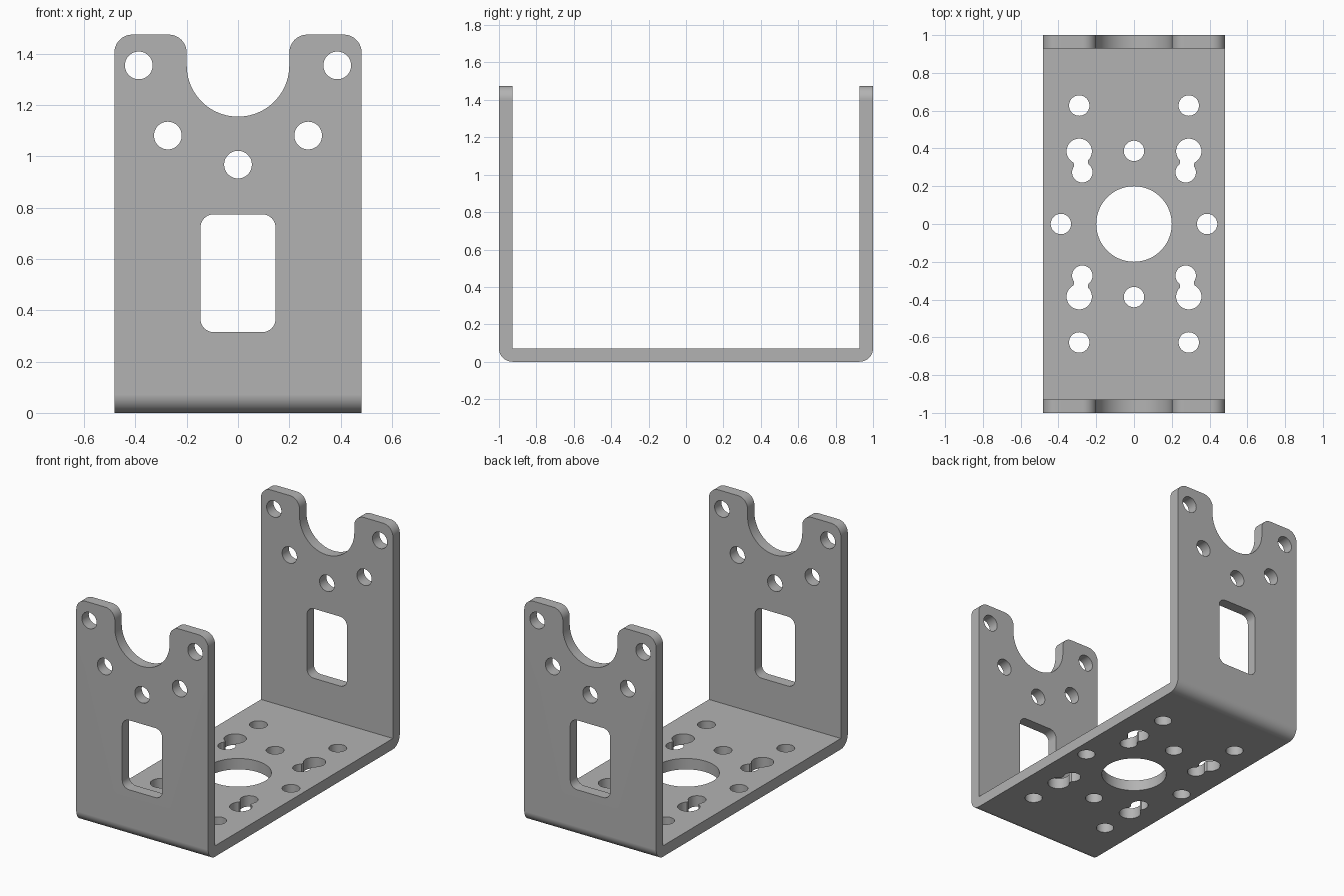
import bpy, bmesh
from math import cos, sin, pi, radians, hypot, atan2

if "Cube" in bpy.data.objects:
    bpy.data.objects.remove(bpy.data.objects["Cube"])

W, T, H = 0.482, 0.072, 1.475        # half width, sheet thickness, height
BOLT, R = 0.387, 0.054               # bolt circle radius, screw hole radius
NOTCH_Z = 1.355                      # centre of the notch and its bolt circle
DIAG = BOLT * cos(pi / 4)

steel = bpy.data.materials.new("grey steel")
steel.use_nodes = True
grey = (0.45, 0.45, 0.45, 1)
steel.diffuse_color = grey
steel.node_tree.nodes["Principled BSDF"].inputs["Base Color"].default_value = grey


def arc(cx, cy, r, start, end, n):
    angles = [radians(start + (end - start) * i / n) for i in range(n + 1)]
    return [(cx + r * cos(a), cy + r * sin(a)) for a in angles]


def circle(cx, cy, r, n=48):
    return arc(cx, cy, r, 0, 360, n)[:-1]


def prism(name, outline, place, lo, hi):
    """Extrude a 2D outline between lo and hi; place maps (u, v, depth) to xyz."""
    bm = bmesh.new()
    ends = [[bm.verts.new(place(u, v, d)) for u, v in outline] for d in (lo, hi)]
    bm.faces.new(ends[0])
    bm.faces.new(ends[1])
    n = len(outline)
    for i in range(n):
        j = (i + 1) % n
        bm.faces.new((ends[0][i], ends[0][j], ends[1][j], ends[1][i]))
    bmesh.ops.recalc_face_normals(bm, faces=bm.faces)
    mesh = bpy.data.meshes.new(name)
    bm.to_mesh(mesh)
    bm.free()
    obj = bpy.data.objects.new(name, mesh)
    bpy.context.collection.objects.link(obj)
    return obj


def side_profile(u, v, d):
    return (d, u, v)


def through_walls(u, v, d):
    return (u, d, v)


def through_base(u, v, d):
    return (u, v, d)


# Bent sheet: U profile with rounded outer bends, left tall for trimming
tall = H + 0.1
half = [(1 - T, T), (1 - T, tall), (1, tall)] + arc(1 - T, T, T, 0, -90, 14)
profile = half + [(-y, z) for y, z in reversed(half)]
bracket = prism("u_bracket", profile, side_profile, -W, W)
bracket.data.materials.append(steel)


def cut(outline, place, lo, hi):
    cutter = prism("cutter", outline, place, lo, hi)
    cutter.hide_render = True
    mod = bracket.modifiers.new("cut", 'BOOLEAN')
    mod.operation, mod.solver, mod.object = 'DIFFERENCE', 'EXACT', cutter
    bpy.context.view_layer.objects.active = bracket
    bpy.ops.object.modifier_apply(modifier=mod.name)
    bpy.data.objects.remove(cutter)


def cut_walls(outline):
    cut(outline, through_walls, -1.2, 1.2)


def cut_base(outline):
    cut(outline, through_base, -0.2, 0.2)


# Wall tops: rounded ears either side of a round notch
ear = 0.07
left_ear = [(-0.6, 1.7), (-0.6, H - ear)]
left_ear += arc(-W + ear, H - ear, ear, 180, 90, 10)
left_ear += arc(-0.2 - ear, H - ear, ear, 90, 0, 10)
notch = arc(0, NOTCH_Z, 0.2, 180, 360, 40)
cut_walls(left_ear + notch + [(-x, z) for x, z in reversed(left_ear)])

# Wall screw holes on a bolt circle around the notch
for angle in (180, 225, 270, 315, 360):
    a = radians(angle)
    cut_walls(circle(BOLT * cos(a), NOTCH_Z + BOLT * sin(a), R))

# Wall windows with rounded corners
x, low, high, r = 0.146, 0.315, 0.774, 0.05
cut_walls(arc(x - r, high - r, r, 0, 90, 8) + arc(r - x, high - r, r, 90, 180, 8)
          + arc(r - x, low + r, r, 180, 270, 8) + arc(x - r, low + r, r, 270, 360, 8))

# Base: central bore and the four holes around it
cut_base(circle(0, 0, 0.2, 72))
for x, y in ((BOLT, 0), (-BOLT, 0), (0, BOLT), (0, -BOLT)):
    cut_base(circle(x, y, R))

# Base: outer holes and keyholes, repeated in each quarter
for sx in (-1, 1):
    for sy in (-1, 1):
        cut_base(circle(sx * 0.29, sy * 0.627, R))
        bx, by = sx * 0.29, sy * 0.385
        cut_base(circle(bx, by, 0.067))
        cut_base(circle(sx * DIAG, sy * DIAG, R))
        # Neck joining the two circles
        dx, dy = sx * DIAG - bx, sy * DIAG - by
        length = hypot(dx, dy)
        nx, ny = -dy / length * 0.038, dx / length * 0.038
        ends = [(bx + dx * t, by + dy * t) for t in (0.3, 0.8)]
        cut_base([(ends[0][0] + nx, ends[0][1] + ny), (ends[1][0] + nx, ends[1][1] + ny),
                  (ends[1][0] - nx, ends[1][1] - ny), (ends[0][0] - nx, ends[0][1] - ny)])

# Smooth bends and bores, crisp sheet edges
bpy.ops.object.select_all(action='DESELECT')
bracket.select_set(True)
bpy.context.view_layer.objects.active = bracket
bpy.ops.object.shade_smooth_by_angle(angle=radians(30))
weighted = bracket.modifiers.new("flat faces", 'WEIGHTED_NORMAL')
weighted.keep_sharp = True
